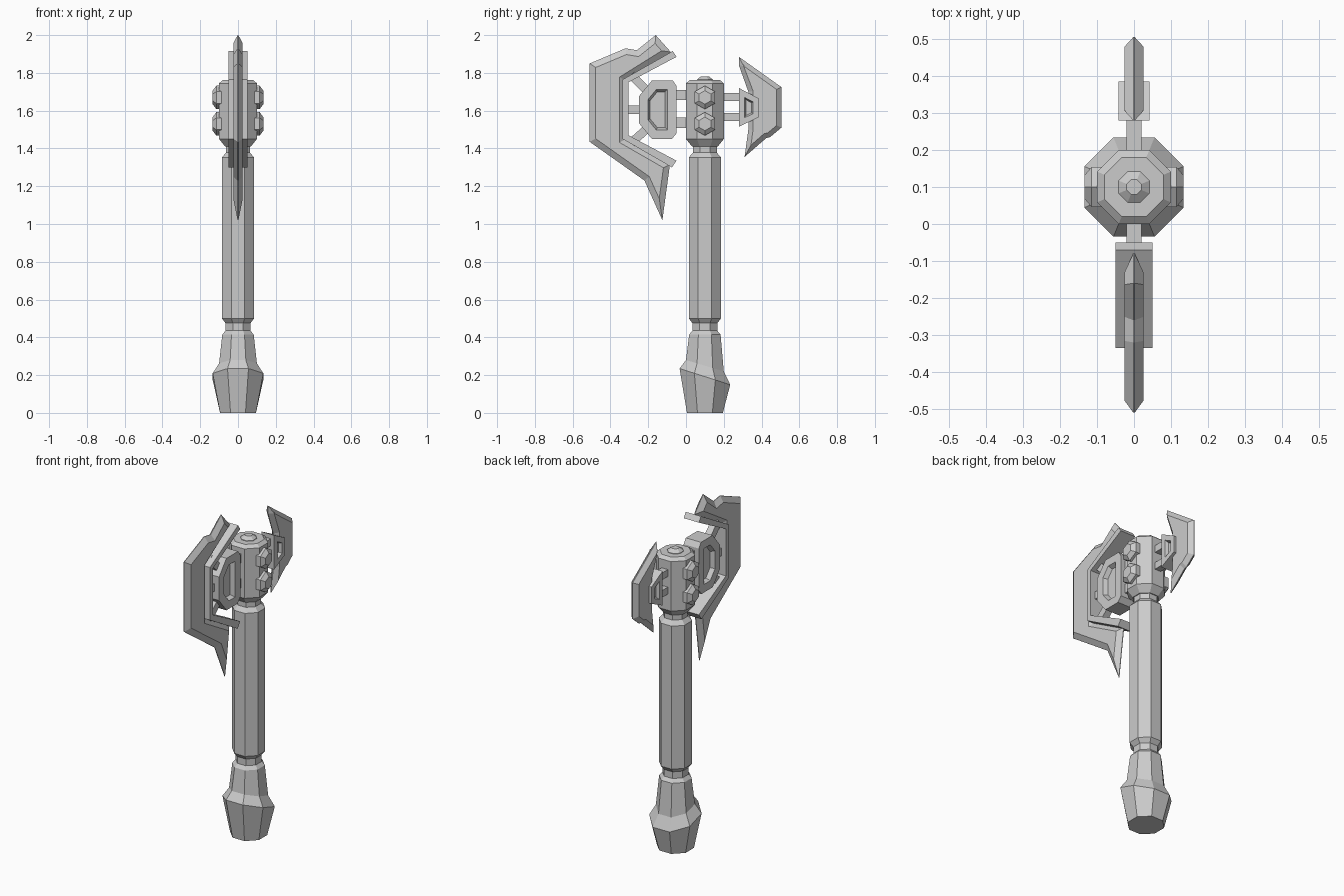
import bpy, bmesh, math
from mathutils import Vector

cube = bpy.data.objects.get("Cube")
if cube:
    bpy.data.objects.remove(cube, do_unlink=True)

metal = bpy.data.materials.new("plain_grey")
metal.use_nodes = True
GREY = (0.6, 0.6, 0.6, 1)
metal.diffuse_color = GREY
metal.node_tree.nodes["Principled BSDF"].inputs["Base Color"].default_value = GREY

AXIS_Y = 0.1  # the shaft stands behind the centre


def finish(name, bm):
    bmesh.ops.recalc_face_normals(bm, faces=bm.faces)
    mesh = bpy.data.meshes.new(name)
    bm.to_mesh(mesh)
    bm.free()
    mesh.materials.append(metal)
    obj = bpy.data.objects.new(name, mesh)
    bpy.context.collection.objects.link(obj)
    return obj


def loft(bm, rings):
    """Skin a closed solid over rings of points."""
    loops = [[bm.verts.new(p) for p in ring] for ring in rings]
    n = len(loops[0])
    for a, b in zip(loops, loops[1:]):
        for i in range(n):
            j = (i + 1) % n
            bm.faces.new((a[i], a[j], b[j], b[i]))
    bm.faces.new(loops[0][::-1])
    bm.faces.new(loops[-1])


def turned(name, profile):
    """Octagonal turned part; each row is flat radius, height, slope."""
    bm = bmesh.new()
    rings = []
    for flat, z, slope in profile:
        r = flat / math.cos(math.pi / 8)
        ring = []
        for k in range(8):
            a = math.pi / 8 + k * math.pi / 4
            dy = r * math.sin(a)
            ring.append((r * math.cos(a), AXIS_Y + dy, z - slope * dy))
        rings.append(ring)
    loft(bm, rings)
    return finish(name, bm)


def plate(name, outline, half, insets=()):
    """Side-on plate; each inset steps both faces in and out or inward."""
    bm = bmesh.new()
    loft(bm, [[(x, y, z) for y, z in outline] for x in (-half, half)])
    bmesh.ops.recalc_face_normals(bm, faces=bm.faces)
    sides = [f for f in bm.faces if abs(f.normal.x) > 0.99]
    for width, depth in insets:
        bmesh.ops.inset_individual(bm, faces=sides, thickness=width,
                                   depth=depth, use_even_offset=True)
    return finish(name, bm)


def strut(name, start, end, width, half):
    """Square bar between two side-on points."""
    a, b = Vector(start), Vector(end)
    d = (b - a).normalized() * width / 2
    n = Vector((-d.y, d.x))
    return plate(name, [a + n, b + n, b - n, a - n], half)


# Shaft: pommel with slanted swell, grip and head
turned("pommel", [(0.095, 0, 0), (0.134, 0.192, 0.32), (0.1, 0.25, 0.3),
                  (0.083, 0.415, 0), (0.066, 0.435, 0), (0.066, 0.48, 0)])
turned("grip", [(0.066, 0.475, 0), (0.085, 0.5, 0), (0.085, 1.353, 0),
                (0.063, 1.378, 0)])
turned("neck", [(0.063, 1.37, 0), (0.063, 1.41, 0)])
turned("head", [(0.068, 1.41, 0), (0.1, 1.45, 0), (0.1, 1.745, 0),
                (0.08, 1.762, 0)])
turned("head_cap", [(0.042, 1.755, 0), (0.042, 1.765, 0), (0.02, 1.782, 0)])

# Hexagonal bolts on both sides of the head
for side, s in (("left", 1), ("right", -1)):
    for level, z in (("upper", 1.67), ("lower", 1.53)):
        bm = bmesh.new()
        loft(bm, [[(s * x, AXIS_Y + r * math.sin(k * math.pi / 3),
                    z + r * math.cos(k * math.pi / 3)) for k in range(6)]
                  for x, r in ((0.08, 0.062), (0.115, 0.062), (0.134, 0.036))])
        finish(f"{level}_{side}_bolt", bm)

# Large front blade with sharp rim, and its thick inner lip
plate("front_blade",
      [(-0.51, 1.85), (-0.32, 1.93), (-0.26, 1.92), (-0.16, 2.0),
       (-0.08, 1.91), (-0.32, 1.76), (-0.32, 1.45), (-0.085, 1.315),
       (-0.125, 1.02), (-0.22, 1.23), (-0.51, 1.435)],
      0.002, [(0.032, 0.023)])
plate("front_blade_lip",
      [(-0.07, 1.915), (-0.05, 1.885), (-0.305, 1.75), (-0.305, 1.47),
       (-0.05, 1.335), (-0.075, 1.3), (-0.335, 1.45), (-0.335, 1.765)], 0.05)

# Front bracket with a recessed window, and its struts
plate("front_bracket",
      [(-0.18, 1.76), (-0.07, 1.76), (-0.05, 1.73), (-0.05, 1.48),
       (-0.075, 1.45), (-0.18, 1.45), (-0.25, 1.535), (-0.25, 1.675)],
      0.05, [(0.048, 0), (0.012, -0.025)])
strut("front_middle_strut", (-0.32, 1.605), (-0.23, 1.605), 0.045, 0.02)
strut("front_upper_strut", (-0.29, 1.79), (-0.2, 1.7), 0.045, 0.02)
strut("front_lower_strut", (-0.29, 1.43), (-0.2, 1.51), 0.045, 0.02)
for level, z in (("upper", 1.683), ("lower", 1.535)):
    strut(f"front_{level}_link", (-0.07, z), (0.03, z), 0.055, 0.02)

# Small rear blade, bracket and links
plate("rear_blade",
      [(0.28, 1.885), (0.505, 1.725), (0.505, 1.51), (0.445, 1.46),
       (0.425, 1.455), (0.31, 1.355), (0.33, 1.5), (0.33, 1.7), (0.28, 1.84)],
      0.002, [(0.025, 0.023)])
plate("rear_bracket",
      [(0.28, 1.72), (0.385, 1.665), (0.385, 1.565), (0.28, 1.515)],
      0.042, [(0.03, 0), (0.008, -0.018)])
for level, z in (("upper", 1.672), ("lower", 1.567)):
    strut(f"rear_{level}_link", (0.18, z), (0.3, z), 0.042, 0.02)
